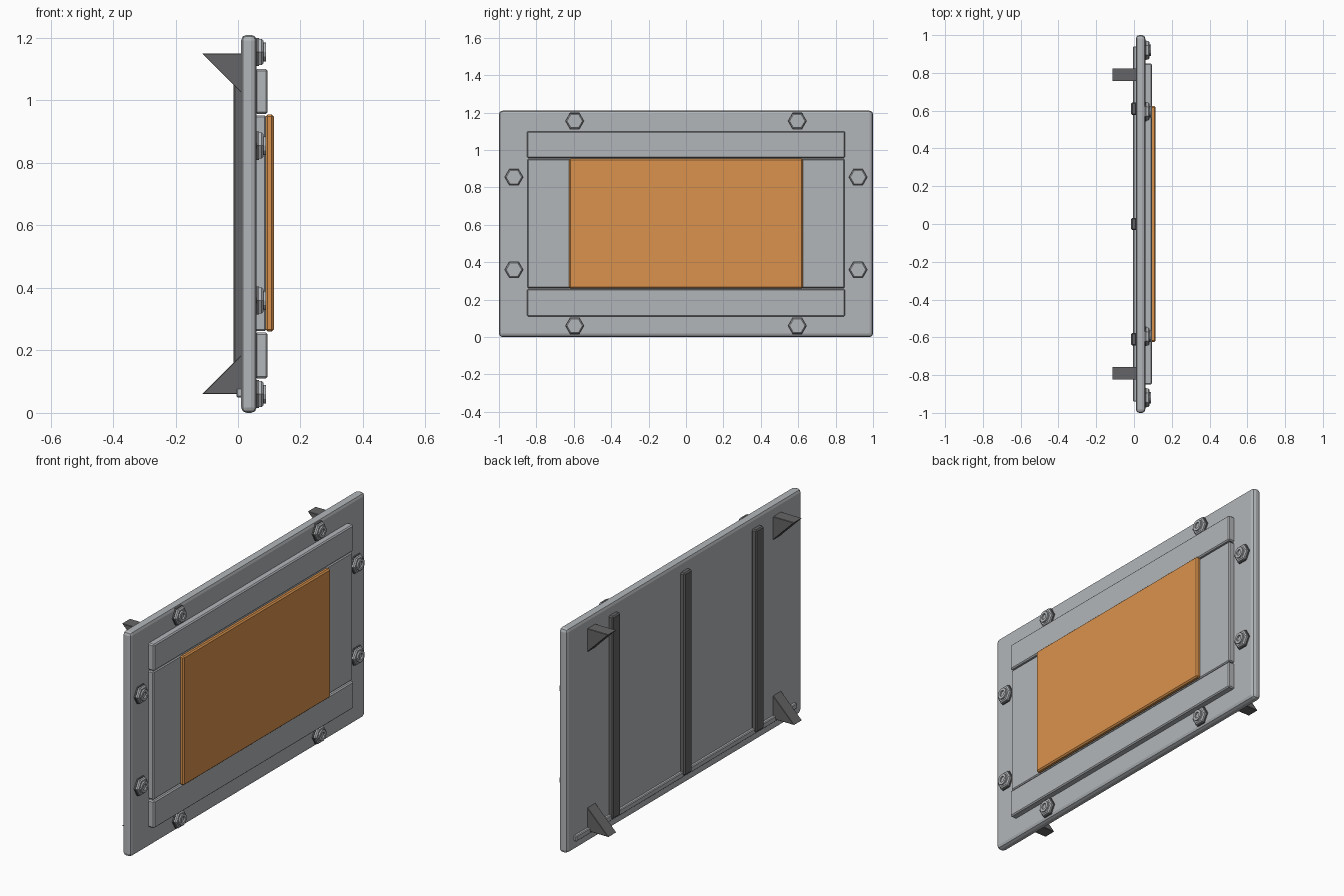
import bpy, bmesh, math
from mathutils import Matrix, Vector

cube = bpy.data.objects.get("Cube")
if cube:
    bpy.data.objects.remove(cube, do_unlink=True)


def material(name, rgb):
    m = bpy.data.materials.new(name)
    m.use_nodes = True
    m.diffuse_color = (*rgb, 1)
    m.node_tree.nodes["Principled BSDF"].inputs["Base Color"].default_value = (*rgb, 1)
    return m


steel = material("light steel", (0.45, 0.47, 0.49))
dark = material("dark steel", (0.13, 0.13, 0.135))
orange = material("orange panel", (0.70, 0.29, 0.075))


def finish(name, bm, mat, bevel=0, segments=1):
    bmesh.ops.recalc_face_normals(bm, faces=bm.faces)
    mesh = bpy.data.meshes.new(name)
    bm.to_mesh(mesh)
    bm.free()
    mesh.materials.append(mat)
    ob = bpy.data.objects.new(name, mesh)
    bpy.context.collection.objects.link(ob)
    if bevel:
        mod = ob.modifiers.new("edge bevel", "BEVEL")
        mod.width, mod.segments = bevel, segments
    return ob


def box(name, xs, ys, zs, mat, bevel=0.004, segments=1):
    bm = bmesh.new()
    bmesh.ops.create_cube(bm, size=1)
    for v in bm.verts:
        v.co = [sum(r) / 2 + c * (r[1] - r[0]) for c, r in zip(v.co, (xs, ys, zs))]
    return finish(name, bm, mat, bevel, segments)


def prism(name, x0, x1, y, z, radius, sides, mat, bevel=0, socket=0):
    # Prism along x, optionally with a socket sunk into its outer end
    bm = bmesh.new()
    bmesh.ops.create_cone(bm, cap_ends=True, segments=sides, radius1=radius,
                          radius2=radius, depth=x1 - x0)
    turn = Matrix.Rotation(math.pi / 2, 4, "Y")
    place = Matrix.Translation(((x0 + x1) / 2, y, z))
    # The first corner is turned to point up or down
    bmesh.ops.transform(bm, matrix=place @ turn, verts=bm.verts)
    if socket:
        cap = max(bm.faces, key=lambda f: f.calc_center_median().x)
        bmesh.ops.inset_region(bm, faces=[cap], thickness=radius - socket)
        hole = bmesh.ops.extrude_face_region(bm, geom=[cap])
        verts = [g for g in hole["geom"] if isinstance(g, bmesh.types.BMVert)]
        bmesh.ops.translate(bm, vec=Vector((-0.012, 0, 0)), verts=verts)
        if cap.is_valid:
            bmesh.ops.delete(bm, geom=[cap], context="FACES_ONLY")
    if bevel:
        edges = [e for e in bm.edges if all(v.co.x > x1 - 1e-4 for v in e.verts)]
        bmesh.ops.bevel(bm, geom=edges, offset=bevel, segments=1, affect="EDGES")
    return finish(name, bm, mat)


# Main plate with rounded rim
box("main_plate", (0.01, 0.06), (-1, 1), (0, 1.21), steel, 0.018, 2)

# Raised frame and its filling panels
box("frame_top", (0.055, 0.095), (-0.85, 0.85), (0.957, 1.10), steel, 0.006)
box("frame_bottom", (0.055, 0.095), (-0.85, 0.85), (0.11, 0.257), steel, 0.006)
box("frame_middle", (0.055, 0.09), (-0.848, 0.848), (0.262, 0.952), steel, 0.005)
box("orange_panel", (0.088, 0.115), (-0.625, 0.625), (0.26, 0.955), orange, 0.007)

# Back ribs and lower rail
for label, y in (("right", -0.61), ("middle", 0), ("left", 0.61)):
    box("back_rib_" + label, (-0.015, 0.015), (y - 0.033, y + 0.033), (0.06, 1.15), dark, 0.006)
box("back_rail", (-0.005, 0.015), (-0.94, 0.94), (0.05, 0.08), steel)


# Triangular wedge brackets
def bracket(name, y, z, up):
    bm = bmesh.new()
    profile = ((0.015, z), (-0.115, z), (0.015, z + up))
    face = bm.faces.new([bm.verts.new((x, y - 0.034, h)) for x, h in profile])
    ext = bmesh.ops.extrude_face_region(bm, geom=[face])
    verts = [g for g in ext["geom"] if isinstance(g, bmesh.types.BMVert)]
    bmesh.ops.translate(bm, vec=Vector((0, 0.068, 0)), verts=verts)
    finish(name, bm, dark, 0.002)


for side, s in (("right", -1), ("left", 1)):
    bracket("upper_bracket_" + side, 0.79 * s, 1.15, -0.13)
    bracket("lower_bracket_" + side, 0.79 * s, 0.06, 0.13)

# Hex bolts around the rim
for s in (-1, 1):
    for i, (y, z) in enumerate(((0.595, 1.155), (0.595, 0.06), (0.92, 0.855), (0.92, 0.36))):
        tag = f"{'left' if s > 0 else 'right'}_{i + 1}"
        prism("bolt_washer_" + tag, 0.056, 0.067, s * y, z, 0.052, 6, dark)
        prism("bolt_nut_" + tag, 0.065, 0.082, s * y, z, 0.048, 6, steel, 0.006)
        prism("bolt_head_" + tag, 0.08, 0.09, s * y, z, 0.03, 12, steel, 0, 0.016)
